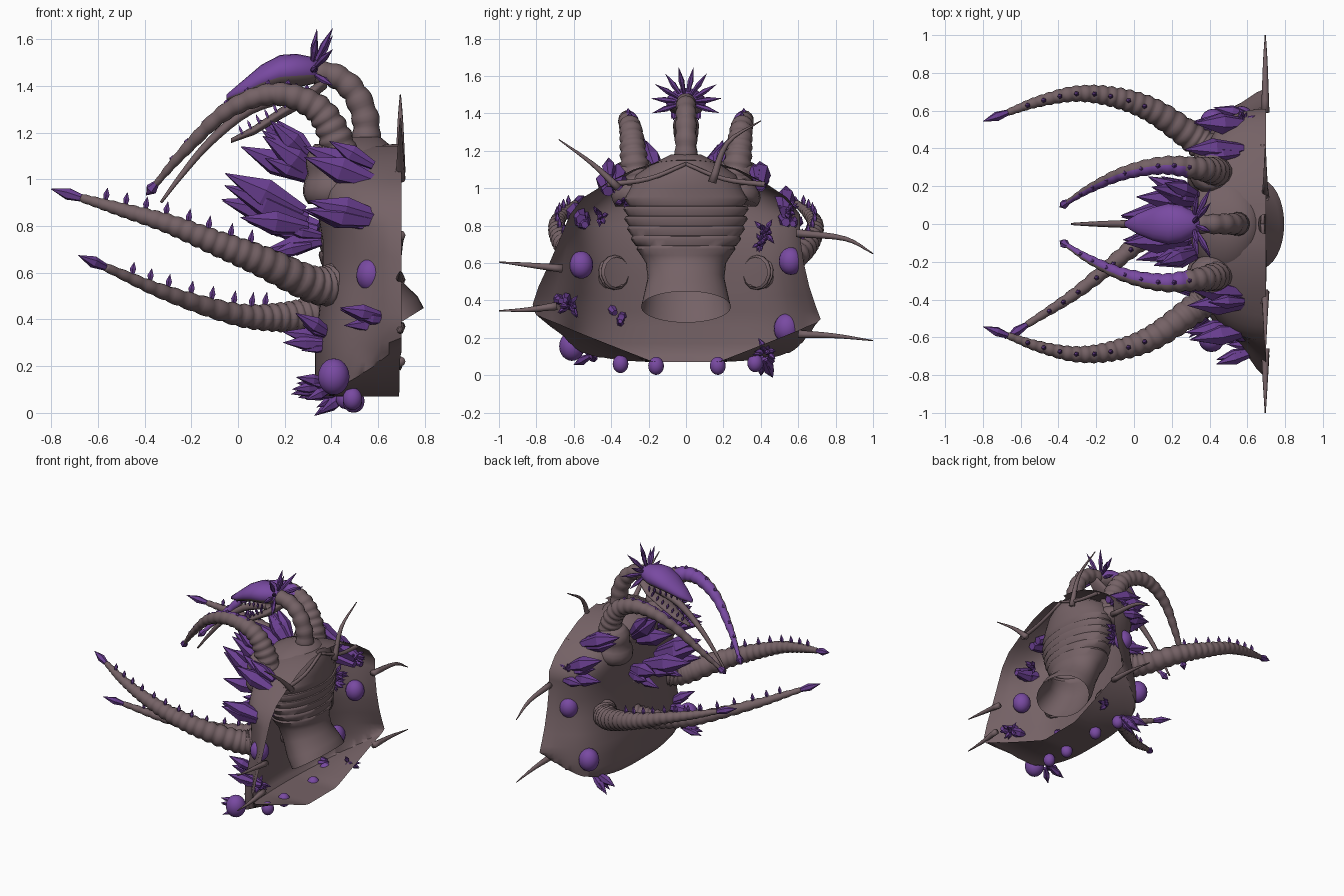
import bpy, bmesh, math, random
from mathutils import Vector, Quaternion

random.seed(4)
if "Cube" in bpy.data.objects:
    bpy.data.objects.remove(bpy.data.objects["Cube"])


def material(name, rgb):
    m = bpy.data.materials.new(name)
    m.use_nodes = True
    m.diffuse_color = (*rgb, 1)
    m.node_tree.nodes["Principled BSDF"].inputs["Base Color"].default_value = (*rgb, 1)
    return m


MATS = [material("brown_hide", (0.178, 0.122, 0.132)),
        material("purple_skin", (0.19, 0.068, 0.36)),
        material("purple_crystal", (0.145, 0.05, 0.285))]
HIDE, SKIN, CRYSTAL = range(3)


def finish(bm, name, mat=HIDE, smooth=True, rule=None):
    bmesh.ops.recalc_face_normals(bm, faces=bm.faces)
    bm.normal_update()
    for f in bm.faces:
        f.smooth = smooth
        f.material_index = rule(f) if rule else mat
    me = bpy.data.meshes.new(name)
    bm.to_mesh(me)
    bm.free()
    for m in MATS:
        me.materials.append(m)
    ob = bpy.data.objects.new(name, me)
    bpy.context.collection.objects.link(ob)
    return ob


def sharpen(ob, degrees):
    bpy.ops.object.select_all(action="DESELECT")
    bpy.context.view_layer.objects.active = ob
    ob.select_set(True)
    bpy.ops.object.shade_smooth_by_angle(angle=math.radians(degrees))


def skin_rings(bm, rings, closed=True, caps=(True, True)):
    rows = [[bm.verts.new(p) for p in ring] for ring in rings]
    n = len(rows[0])
    for a, b in zip(rows, rows[1:]):
        for i in range(n if closed else n - 1):
            j = (i + 1) % n
            bm.faces.new((a[i], a[j], b[j], b[i]))
    for row, cap in zip((rows[0], rows[-1]), caps):
        if cap:
            bm.faces.new(row)


def spline(pts, steps):
    """Catmull-Rom path through the points."""
    p = [Vector(q) for q in pts]
    p = [2 * p[0] - p[1]] + p + [2 * p[-1] - p[-2]]
    out = []
    for a, b, c, d in zip(p, p[1:], p[2:], p[3:]):
        for k in range(steps):
            t = k / steps
            out.append(0.5 * (2 * b + (c - a) * t + (2 * a - 5 * b + 4 * c - d) * t ** 2
                              + (3 * b - a - 3 * c + d) * t ** 3))
    return out + [p[-2]]


def tube(name, pts, r0, r1, segs=0, sides=14, rule=None, caps=(False, True)):
    """Tapered tube with optional ring-like segments; returns its path."""
    path = spline(pts, max(4, segs * 5 // (len(pts) - 1)))
    n = len(path) - 1
    rings, side, last = [], None, None
    for i, p in enumerate(path):
        t = (path[min(i + 1, n)] - path[max(i - 1, 0)]).normalized()
        side = last.rotation_difference(t) @ side if last else t.orthogonal().normalized()
        last, u = t, i / n
        r = r0 + (r1 - r0) * u
        if segs:
            r *= 0.88 + 0.16 * abs(math.sin(math.pi * segs * u))
        rings.append([p + Quaternion(t, math.tau * k / sides) @ side * r for k in range(sides)])
    bm = bmesh.new()
    skin_rings(bm, rings, caps=caps)
    finish(bm, name, rule=rule)
    return path


def add_crystal(bm, base, direction, length, r, sides=6):
    d = Vector(direction).normalized()
    s = d.orthogonal().normalized()
    rings = [[Vector(base) + d * length * h + Quaternion(d, math.tau * k / sides) @ s * r * w
              for k in range(sides)] for h, w in ((0, 0.5), (0.5, 1), (1, 0.03))]
    skin_rings(bm, rings)


def cluster(name, pos, direction, length, count, spread, fat=0.18):
    bm = bmesh.new()
    d = Vector(direction).normalized()
    for i in range(count):
        j = Vector([random.uniform(-1, 1) for _ in range(3)])
        size = length * (1 if i == 0 else random.uniform(0.6, 1))
        add_crystal(bm, Vector(pos) + j * length * 0.12, d + j * spread, size, size * fat)
    finish(bm, name, CRYSTAL, smooth=False)


def mirrored(p, s):
    return (p[0], p[1] * s, p[2])


# Mantle: hollow mound open towards +x, its floor rising to the sides of the rim
# (height, half width, left rim, right rim, front x)
mantle = [(0.07, 0.62, 0.64, 0.66, 0.69), (0.07, 0.62, 0.64, 0.66, 0.52), (0.07, 0.62, 0.64, 0.66, 0.36),
          (0.12, 0.63, 0.65, 0.67, 0.33), (0.22, 0.64, 0.69, 0.72, 0.33), (0.3, 0.63, 0.72, 0.8, 0.33),
          (0.38, 0.62, 0.69, 0.82, 0.34), (0.47, 0.6, 0.66, 0.79, 0.35), (0.6, 0.58, 0.63, 0.73, 0.36),
          (0.74, 0.59, 0.61, 0.67, 0.36), (0.86, 0.6, 0.61, 0.62, 0.34), (0.95, 0.53, 0.54, 0.55, 0.33),
          (1.03, 0.42, 0.42, 0.42, 0.34), (1.1, 0.28, 0.28, 0.28, 0.38), (1.14, 0.15, 0.15, 0.15, 0.48),
          (1.15, 0.05, 0.05, 0.05, 0.66)]
rows = []
for z, w, left, right, xf in [m for a, b in zip(mantle, mantle[1:]) for m in
                              (a, [(p + q) / 2 for p, q in zip(a, b)])] + mantle[-1:]:
    row = []
    for k in range(61):
        a = math.pi * k / 60
        c, s = math.cos(a), max(math.sin(a), 0)
        half = w + ((left if c > 0 else right) - w) * (1 - s) ** 6
        x, y = 0.7 - (0.7 - xf) * s ** 0.65, half * math.copysign(abs(c) ** 0.75, c)
        floor = 0.07 + 0.4 * (x - 0.33) / 0.37 * max(0, abs(y) - 0.17)
        row.append((x, y, max(z, floor)))
    rows.append(row)
bm = bmesh.new()
skin_rings(bm, rows, closed=False, caps=(False, False))
bmesh.ops.remove_doubles(bm, verts=bm.verts, dist=0.0005)
sharpen(finish(bm, "mantle"), 45)

# Body: ribbed trunk whose open lower end leans out (x, z, depth, half width, lean)
trunk = [(0.66, 0.365, 0.135, 0.24, 0.62), (0.62, 0.43, 0.15, 0.225, 0.45),
         (0.57, 0.52, 0.14, 0.205, 0.25), (0.54, 0.6, 0.15, 0.215, 0.1)]
for i in range(6):
    z, w = 0.64 + i * 0.053, (0.25, 0.28, 0.3, 0.315, 0.32, 0.315)[i]
    trunk += [(0.52, z, 0.165, w - 0.01, 0), (0.52, z + 0.035, 0.175, w + 0.015, 0),
              (0.52, z + 0.05, 0.172, w + 0.008, 0)]
trunk += [(0.5, 1.0, 0.2, 0.3, 0), (0.49, 1.07, 0.2, 0.27, 0),
          (0.5, 1.13, 0.17, 0.18, 0), (0.53, 1.18, 0.08, 0.08, 0)]
rings = [[(x + rx * math.cos(a), ry * math.sin(a), z + lean * rx * math.cos(a))
          for a in (math.tau * k / 32 for k in range(32))] for x, z, rx, ry, lean in trunk]
bm = bmesh.new()
skin_rings(bm, rings, caps=(False, True))
sharpen(finish(bm, "ribbed_body"), 50)

# Neck
tube("neck", [(0.55, 0, 1.15), (0.545, 0, 1.26), (0.5, 0, 1.37), (0.42, 0, 1.44), (0.32, 0, 1.46)],
     0.062, 0.05, segs=6)


# Skull and jaw: elliptical sections along x (x, z, half width, half height)
def head_part(name, sections, rule=None):
    bm = bmesh.new()
    skin_rings(bm, [[(x, ry * math.cos(a), z + rz * math.sin(a))
                     for a in (math.tau * k / 20 for k in range(20))] for x, z, ry, rz in sections])
    finish(bm, name, rule=rule)


head_part("skull", [(0.36, 1.46, 0.035, 0.04), (0.31, 1.465, 0.07, 0.06), (0.25, 1.465, 0.1, 0.072),
                    (0.18, 1.46, 0.108, 0.072), (0.1, 1.43, 0.088, 0.06),
                    (0.02, 1.385, 0.055, 0.037), (-0.05, 1.35, 0.012, 0.012)],
          lambda f: SKIN if f.normal.z > -0.25 else HIDE)
head_part("lower_jaw", [(0.38, 1.42, 0.04, 0.03), (0.28, 1.34, 0.07, 0.03), (0.18, 1.28, 0.065, 0.025),
                        (0.07, 1.21, 0.045, 0.02), (-0.03, 1.165, 0.01, 0.01)])
bm = bmesh.new()
for s in (-1, 1):
    for k in range(7):
        t = k / 6
        add_crystal(bm, (0.25 - 0.24 * t, s * (0.075 - 0.05 * t), 1.41 - 0.03 * t), (0, 0, -1), 0.045, 0.009, 4)
        add_crystal(bm, (0.24 - 0.22 * t, s * (0.06 - 0.04 * t), 1.33 - 0.14 * t), (-0.4, 0, 1), 0.045, 0.009, 4)
finish(bm, "teeth", CRYSTAL, smooth=False)
tube("tongue", [(0.25, 0, 1.37), (0.05, 0, 1.3), (-0.12, 0, 1.16), (-0.24, 0, 1.02), (-0.33, 0, 0.9)],
     0.03, 0.006, sides=8)

# Crest of crystals fanning round the back of the skull
bm = bmesh.new()
for k in range(10):
    a = math.radians(-108 + 24 * k)
    out = Vector((0.15 if k % 2 else 0.5, math.sin(a), math.cos(a)))
    add_crystal(bm, Vector((0.31, 0, 1.46)) + out * 0.04, out, 0.15 if k % 2 else 0.17, 0.016)
finish(bm, "head_crest", CRYSTAL, smooth=False)


# Arms: segmented tentacles with thorns and a crystal tip
def arm(name, pts, r0, r1, segs, tip, thorn, rule=None):
    path = tube(name, pts, r0, r1, segs, rule=rule)
    bm = bmesh.new()
    d = (path[-1] - path[-4]).normalized()
    add_crystal(bm, path[-1] - d * 0.02, d, tip, 0.026)
    for k in range(1, 9):
        u = 0.3 + 0.075 * k
        p = path[int(u * (len(path) - 1))]
        add_crystal(bm, p + Vector((0, 0, 0.6 * (r0 + (r1 - r0) * u))), (0.15, 0, 1),
                    thorn * (1.3 - 0.5 * u), 0.014, 5)
    finish(bm, name + "_thorns", CRYSTAL, smooth=False)


def inner_purple(s):
    return lambda f: (SKIN if f.calc_center_median().x < 0.28
                      and -s * f.normal.y + 0.6 * f.normal.z > 0.45 else HIDE)


long_arm = [(0.425, 0.37, 0.55), (0.32, 0.45, 0.55), (0.1, 0.6, 0.65), (-0.1, 0.67, 0.73),
            (-0.3, 0.69, 0.81), (-0.5, 0.65, 0.87), (-0.67, 0.59, 0.92)]
upper_arm = [(0.45, 0.26, 1.0), (0.42, 0.28, 1.17), (0.33, 0.295, 1.31), (0.15, 0.31, 1.365),
             (-0.05, 0.27, 1.29), (-0.23, 0.19, 1.12), (-0.36, 0.11, 0.97)]
for s, side in ((1, "left"), (-1, "right")):
    arm(side + "_long_arm", [mirrored(p, s) for p in long_arm], 0.092, 0.018, 26, 0.165, 0.07)
    arm(side + "_upper_arm", [mirrored(p, s) for p in upper_arm], 0.085, 0.012, 20, 0.075, 0.035,
        inner_purple(s))
    # Shoulder collar
    tube(side + "_collar", [(0.42, s * 0.26, 0.92), (0.4, s * 0.27, 1.03), (0.41, s * 0.28, 1.14)],
         0.14, 0.095, segs=2, caps=(True, True))
arm("middle_arm", [(0.36, 0.1, 0.43), (0.2, 0.02, 0.41), (0, -0.12, 0.42), (-0.3, -0.36, 0.51),
                   (-0.57, -0.535, 0.625)], 0.08, 0.018, 20, 0.165, 0.07)

# Crystal clusters on the chest and shoulders: base, direction, length, count, spread
for s, side in ((1, "left"), (-1, "right")):
    sites = [((0.32, 0.1, 0.82), (-1, 0.2, 0.4), 0.38, 4, 0.3), ((0.33, 0.12, 0.74), (-1, 0.2, -0.05), 0.24, 3, 0.3),
             ((0.33, 0.12, 1.04), (-0.8, 0.1, 0.65), 0.33, 4, 0.25), ((0.58, 0.39, 1.02), (-0.9, -0.03, 0.4), 0.33, 3, 0.1),
             ((0.61, 0.54, 0.84), (-1, 0.08, 0.28), 0.32, 4, 0.18)]
    for i, (p, d, length, n, spread) in enumerate(sites):
        cluster(f"{side}_crystals_{i + 1}", mirrored(p, s), mirrored(d, s), length, n, spread)

# Lower outer clusters
low = [((0.64, -0.66, 0.39), (-1, -0.12, 0), 0.2, 5), ((0.38, -0.36, 0.31), (-1, -0.1, 0.15), 0.2, 5),
       ((0.38, -0.5, 0.12), (-0.9, -0.4, 0), 0.15, 6), ((0.45, 0.42, 0.1), (-0.8, 0.2, -0.2), 0.18, 6)]
for i, (p, d, length, n) in enumerate(low):
    cluster(f"lower_crystals_{i + 1}", p, d, length, n, 0.3)

# Rosettes poking through the hollow side: x, y, z
rosettes = [(0.54, -0.46, 0.85), (0.48, -0.33, 0.93), (0.52, 0.4, 0.71), (0.52, 0.42, 0.77),
            (0.58, 0.54, 0.88), (0.62, -0.62, 0.38), (0.61, 0.43, 0.13)]
for i, p in enumerate(rosettes):
    cluster(f"rosette_{i + 1}", p, (1, 0, 0), 0.075, 12, 1.2, 0.22)

# Round pustules: centre, radius
orbs = [((0.57, -0.56, 0.59), 0.064), ((0.57, 0.56, 0.61), 0.064), ((0.41, -0.61, 0.155), 0.068),
        ((0.42, 0.54, 0.25), 0.07), ((0.49, -0.35, 0.06), 0.042), ((0.49, -0.16, 0.05), 0.042),
        ((0.5, 0.17, 0.05), 0.042), ((0.46, 0.37, 0.065), 0.042)]
for i, (c, r) in enumerate(orbs):
    bm = bmesh.new()
    bmesh.ops.create_uvsphere(bm, u_segments=18, v_segments=12, radius=r)
    for v in bm.verts:
        v.co = Vector((v.co.x, v.co.y, v.co.z * 1.15)) + Vector(c)
    finish(bm, f"pustule_{i + 1}", SKIN)

# Whiskers round the rim: (y, z) of root, middle and tip
whiskers = [((-0.66, 0.57), (-0.85, 0.59), (-1, 0.605)), ((-0.69, 0.37), (-0.85, 0.35), (-1, 0.345)),
            ((0.59, 0.76), (0.85, 0.73), (1, 0.65)), ((0.6, 0.22), (0.8, 0.21), (1, 0.185)),
            ((-0.36, 1.0), (-0.5, 1.13), (-0.68, 1.26)), ((0.14, 1.03), (0.22, 1.24), (0.4, 1.36))]
for i, pts in enumerate(whiskers):
    tube(f"whisker_{i + 1}", [(0.695, y, z) for y, z in pts], 0.022, 0.003, sides=8, caps=(True, True))
for s, side in ((1, "left"), (-1, "right")):
    tube(side + "_collar_fold", [(0.68, s * 0.42, 1.02), (0.69, s * 0.2, 1.05), (0.68, 0, 1.13)],
         0.015, 0.01, sides=8)
